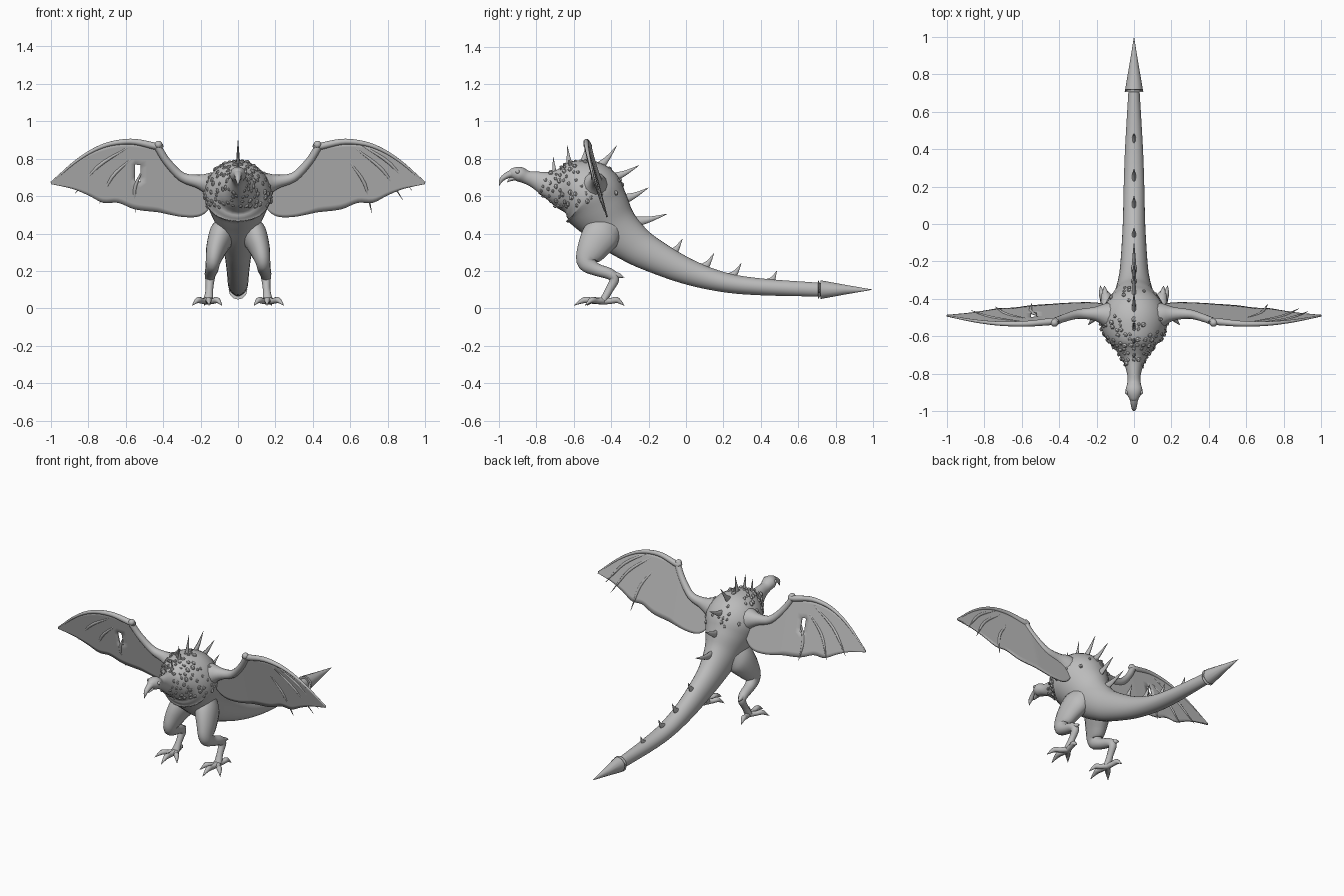
import bpy, bmesh, math, random
from mathutils import Vector

random.seed(4)
if "Cube" in bpy.data.objects:
    bpy.data.objects.remove(bpy.data.objects["Cube"], do_unlink=True)

grey = bpy.data.materials.new("stone grey")
grey.use_nodes = True
GREY = (0.5, 0.5, 0.5, 1)
grey.diffuse_color = GREY
grey.node_tree.nodes["Principled BSDF"].inputs["Base Color"].default_value = GREY


def finish(bm, name, angle=50):
    bmesh.ops.recalc_face_normals(bm, faces=bm.faces)
    mesh = bpy.data.meshes.new(name)
    bm.to_mesh(mesh)
    bm.free()
    mesh.materials.append(grey)
    obj = bpy.data.objects.new(name, mesh)
    bpy.context.collection.objects.link(obj)
    bpy.ops.object.select_all(action='DESELECT')
    obj.select_set(True)
    bpy.context.view_layer.objects.active = obj
    bpy.ops.object.shade_smooth_by_angle(angle=math.radians(angle))
    return obj


def spline(pts, steps):
    """Catmull-Rom through tuples of any length."""
    pts = [Vector(p) for p in pts]
    ext = [2 * pts[0] - pts[1]] + pts + [2 * pts[-1] - pts[-2]]
    out = []
    for a, b, c, d in zip(ext, ext[1:], ext[2:], ext[3:]):
        for i in range(steps):
            t = i / steps
            out.append(0.5 * (2 * b + (c - a) * t + (2 * a - 5 * b + 4 * c - d) * t * t
                              + (3 * b - a - 3 * c + d) * t ** 3))
    return out + [pts[-1]]


def rings(pts, steps, sides, ref):
    """Oval rings along a path of (x, y, z, half width, half height)."""
    pts = spline(pts, steps)
    result = []
    for i, p in enumerate(pts):
        ahead, behind = pts[min(i + 1, len(pts) - 1)], pts[max(i - 1, 0)]
        tangent = Vector((ahead - behind)[:3]).normalized()
        side = (Vector(ref) - tangent * tangent.dot(Vector(ref))).normalized()
        up = side.cross(tangent)
        w, h = max(p[3], 0.001), max(p[4], 0.001)
        result.append([Vector(p[:3]) + side * w * math.cos(a) + up * h * math.sin(a)
                       for a in (math.tau * k / sides for k in range(sides))])
    return result


def add_loft(bm, pts, steps=4, sides=12, ref=(1, 0, 0)):
    pts = [tuple(p) if len(p) == 5 else (*p, p[3]) for p in pts]
    loops = [[bm.verts.new(v) for v in ring] for ring in rings(pts, steps, sides, ref)]
    for a, b in zip(loops, loops[1:]):
        for k in range(sides):
            n = (k + 1) % sides
            bm.faces.new((a[k], a[n], b[n], b[k]))
    bm.faces.new(loops[0])
    bm.faces.new(loops[-1])


def loft(name, pts, **kw):
    bm = bmesh.new()
    add_loft(bm, pts, **kw)
    return finish(bm, name)


# Head, neck, torso and tail as one tapering body: y, z, half width, half height
profile = [(-.945, .715, .014, .016), (-.925, .72, .03, .03), (-.89, .717, .045, .04),
           (-.85, .70, .036, .036), (-.80, .685, .037, .048), (-.73, .66, .06, .075),
           (-.67, .648, .10, .115), (-.60, .64, .155, .155), (-.52, .605, .18, .185),
           (-.46, .53, .15, .165), (-.39, .44, .11, .135), (-.30, .36, .085, .11),
           (-.2, .295, .072, .093), (0, .2, .06, .07), (.2, .14, .055, .053),
           (.4, .115, .048, .045), (.71, .1, .03, .037)]
body_path = [(0, *p) for p in profile]
loft("body", body_path, steps=5, sides=28)

# Hooked beak and lower jaw
loft("upper_beak", [(0, -.915, .722, .03, .024), (0, -.95, .714, .02, .018),
                    (0, -.985, .69, .013, .012), (0, -1, .655, .001, .001)])
loft("lower_beak", [(0, -.91, .70, .024, .014), (0, -.94, .688, .014, .009),
                    (0, -.955, .675, .002, .002)])

# Tail point
loft("tail_point", [(0, .725, .1, .02), (0, .705, .1, .05, .053), (0, .72, .1, .047, .05),
                    (0, .85, .1, .025, .026), (0, .995, .1, .001)], steps=1, sides=12)

# Curved spikes down the spine: base y, z, tip y, z, base radius
spikes = [(-.70, .70, -.71, .81, .016), (-.62, .75, -.635, .87, .018),
          (-.55, .77, -.525, .90, .018), (-.47, .75, -.37, .87, .022),
          (-.42, .69, -.25, .765, .025), (-.36, .575, -.2, .645, .027),
          (-.30, .46, -.1, .505, .027), (-.08, .285, -.02, .37, .025),
          (.09, .21, .15, .295, .023), (.24, .165, .295, .24, .022), (.45, .14, .485, .20, .02)]
bm = bmesh.new()
for y, z, ty, tz, r in spikes:
    add_loft(bm, [(0, y, z, r * .6, r * 1.3), (0, (y + ty) / 2, (z + tz) / 2 - .008, r * .4, r * .6),
                  (0, ty, tz, .001, .001)], sides=8)
finish(bm, "spine_spikes")

# Raised scales scattered over the chest and shoulders
bm = bmesh.new()
body_rings = rings(body_path, 5, 40, (1, 0, 0))
placed = []
while len(placed) < 130:
    i, k = random.randint(23, 44), random.randrange(40)
    p = body_rings[i][k]
    core = sum(body_rings[i], Vector()) / 40
    crowded = any((p - q).length < .024 for q in placed)
    if crowded and random.random() < .98 or p.z < .54 or (p.y > -.5 and random.random() < .7):
        continue
    placed.append(p)
    out = (p - core).normalized()
    size = random.uniform(.008, .014)
    verts = bmesh.ops.create_icosphere(bm, subdivisions=1, radius=size)["verts"]
    turn = out.to_track_quat('Z', 'Y')
    for v in verts:
        v.co = p + turn @ Vector((v.co.x, v.co.y * 1.25, v.co.z * .9))
finish(bm, "chest_scales", 20)

# Wing outline: x, upper z, lower z
outline = [(.13, .67, .57), (.17, .68, .515), (.22, .68, .49), (.30, .705, .49), (.38, .79, .505),
           (.43, .865, .515), (.55, .89, .53), (.64, .887, .565), (.72, .868, .565),
           (.80, .83, .605), (.88, .775, .638), (.95, .715, .655), (1, .672, .665)]
fingers = {1: [(.60, .78, .715, .51), (.63, .855, .88, .58), (.66, .875, .93, .63)],
           -1: [(.52, .72, .545, .51), (.57, .80, .74, .56), (.59, .86, .87, .615)]}


def wing_y(x, z):
    return -.425 - (z - .5) * .26 - .035 * max(0, x - .4)


for s, label in ((1, "left"), (-1, "right")):
    # Membrane, with a small tear in the right wing
    bm = bmesh.new()
    rows = 12
    grid = [[bm.verts.new((s * x, wing_y(x, z), z))
             for z in (hi + (lo - hi) * j / rows for j in range(rows + 1))]
            for x, hi, lo in spline(outline, 4)]
    for a, b in zip(grid, grid[1:]):
        for j in range(rows):
            c = (a[j].co + b[j + 1].co) / 2
            if s < 0 and abs(c.x + .54) < .016 and abs(c.z - .725) < .035:
                continue
            bm.faces.new((a[j], b[j], b[j + 1], a[j + 1]))
    wing = finish(bm, label + "_wing_membrane")
    solid = wing.modifiers.new("thickness", 'SOLIDIFY')
    solid.thickness, solid.offset = .008, 0

    # Arm bone, leading edge, wrist knob and fingers
    loft(label + "_wing_arm",
         [(s * .08, -.50, .64, .10), (s * .15, -.485, .665, .065), (s * .21, -.48, .678, .037),
          (s * .3, -.482, .703, .025), (s * .38, -.505, .785, .021), (s * .43, -.525, .865, .02)],
         ref=(0, 1, 0))
    edge = [(s * x, wing_y(x, hi), hi, .019 - .026 * (x - .43)) for x, hi, lo in outline[5:]]
    loft(label + "_wing_edge", [(s * .415, -.53, .877, .016)] + edge, ref=(0, 1, 0))
    bm = bmesh.new()
    bmesh.ops.create_uvsphere(bm, u_segments=12, v_segments=8, radius=.021)
    bmesh.ops.translate(bm, verts=bm.verts, vec=(s * .425, -.528, .875))
    finish(bm, label + "_wing_wrist")
    bm = bmesh.new()
    for x, z, tx, tz in fingers[s]:
        mx, mz = (x + tx) / 2 + .02, (z + tz) / 2 + .02
        add_loft(bm, [(s * x, wing_y(x, z), z, .005), (s * mx, wing_y(mx, mz), mz, .01),
                      (s * tx, wing_y(tx, tz) + .01, tz, .001)], sides=8, ref=(0, 1, 0))
    finish(bm, label + "_wing_fingers")

    # Leg: thigh, knee, hock and shank
    loft(label + "_leg",
         [(s * .055, -.40, .45, .05, .075), (s * .085, -.45, .395, .068, .10),
          (s * .115, -.50, .32, .056, .083), (s * .133, -.53, .25, .04, .055),
          (s * .14, -.485, .21, .035, .035), (s * .148, -.41, .185, .03, .03),
          (s * .15, -.383, .155, .025, .026), (s * .153, -.41, .10, .02, .021),
          (s * .158, -.44, .045, .026, .02)], steps=5, sides=16)
    loft(label + "_hock_spur", [(s * .15, -.40, .18, .022), (s * .155, -.36, .175, .014),
                                (s * .158, -.33, .165, .001)], sides=8)

    # Toes ending in hooked claws
    bm = bmesh.new()
    for tx, ty in ((.085, -.53), (.155, -.60), (.245, -.54), (.18, -.33)):
        root, tip = Vector((.158, -.44, .045)), Vector((tx, ty, .015))
        steps = ((0, .04, .02), (.35, .04, .016), (.6, .045, .017), (.78, .035, .011), (1, .015, .001))
        add_loft(bm, [(s * root.lerp(tip, t).x, root.lerp(tip, t).y, z, r) for t, z, r in steps],
                 sides=8, ref=(0, 0, 1))
    finish(bm, label + "_toes")

    # Eye
    bm = bmesh.new()
    bmesh.ops.create_uvsphere(bm, u_segments=10, v_segments=6, radius=.011)
    bmesh.ops.translate(bm, verts=bm.verts, vec=(s * .038, -.90, .73))
    finish(bm, label + "_eye")
